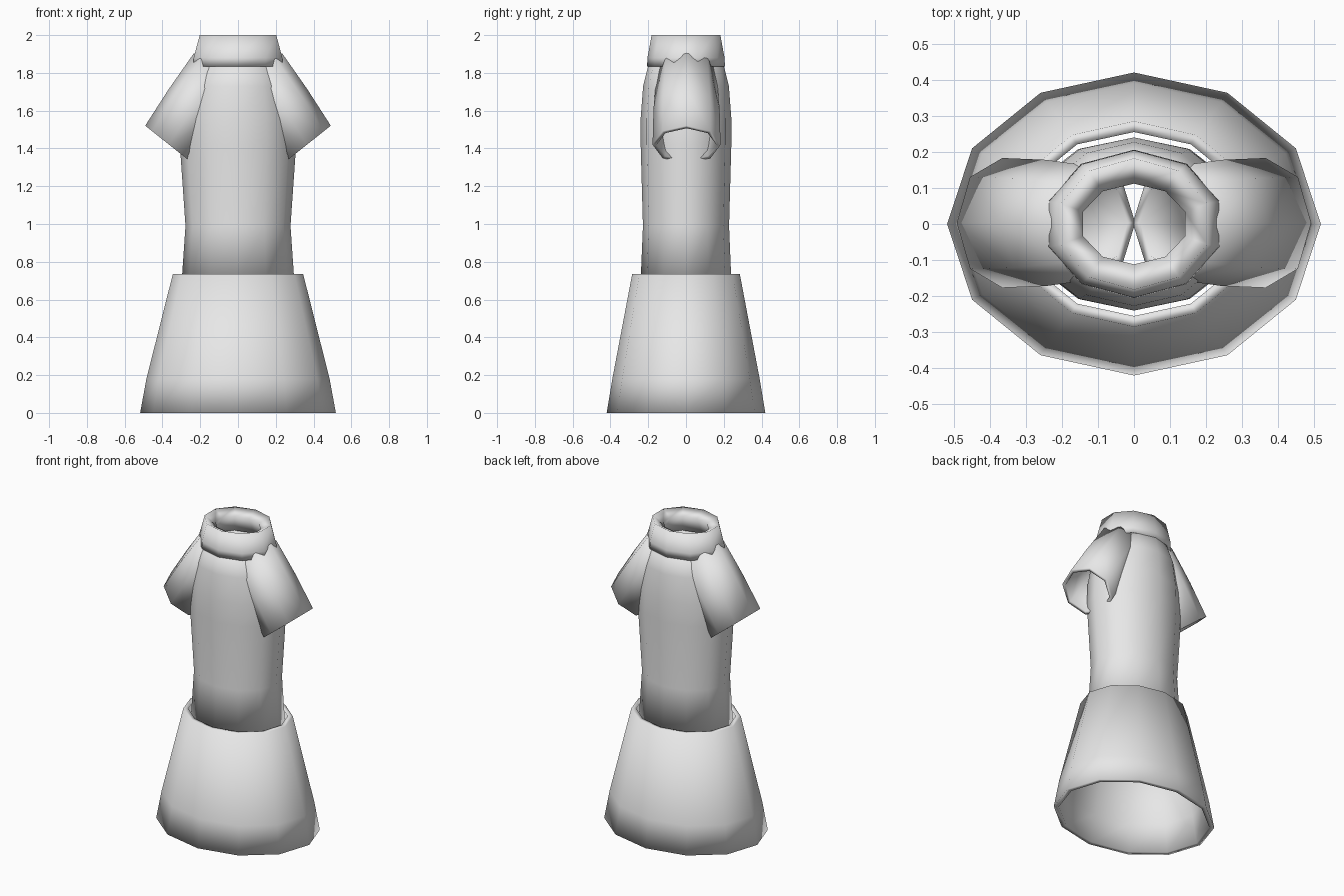
import bpy, bmesh, math
from mathutils import Vector

if "Cube" in bpy.data.objects:
    bpy.data.objects.remove(bpy.data.objects["Cube"])

cloth = bpy.data.materials.new("light_grey_cloth")
cloth.diffuse_color = (0.8, 0.8, 0.8, 1)
cloth.use_nodes = True
cloth.node_tree.nodes["Principled BSDF"].inputs["Base Color"].default_value = cloth.diffuse_color


def shell(name, rings, sides, phase=0.0):
    """Hollow thick tube: closed loop of elliptical rings (centre, axis_u, axis_v)."""
    bm = bmesh.new()
    loops = []
    for c, u, v in rings:
        loop = []
        for i in range(sides):
            a = phase + 2 * math.pi * i / sides
            loop.append(bm.verts.new(Vector(c) + Vector(u) * math.cos(a) + Vector(v) * math.sin(a)))
        loops.append(loop)
    for k, low in enumerate(loops):
        high = loops[(k + 1) % len(loops)]
        for i in range(sides):
            j = (i + 1) % sides
            bm.faces.new((low[i], low[j], high[j], high[i]))
    bmesh.ops.recalc_face_normals(bm, faces=bm.faces)
    for f in bm.faces:
        f.smooth = True
    mesh = bpy.data.meshes.new(name)
    bm.to_mesh(mesh)
    bm.free()
    mesh.materials.append(cloth)
    obj = bpy.data.objects.new(name, mesh)
    bpy.context.collection.objects.link(obj)
    return obj


def upright(profile):
    """Turn (rx, ry, z) rows into horizontal rings."""
    return [((0, 0, z), (rx, 0, 0), (0, ry, 0)) for rx, ry, z in profile]


def thick(profile, t):
    """Outer rows upward, then the inset rows back down."""
    return profile + [(rx - t, ry - t, z) for rx, ry, z in reversed(profile)]


# Flared skirt
skirt = [(0.518, 0.42, 0), (0.485, 0.39, 0.18), (0.345, 0.285, 0.735)]
shell("skirt", upright(thick(skirt, 0.03)), 12)

# Fitted bodice, narrowing into the collar
bodice = [(0.298, 0.24, 0.70), (0.278, 0.228, 0.99), (0.308, 0.24, 1.42),
          (0.30, 0.24, 1.56), (0.265, 0.227, 1.73), (0.205, 0.195, 1.86)]
shell("bodice", upright(thick(bodice, 0.02)), 12)

# Ten-sided collar with a narrow neck hole
collar = [(0.25, 0.206, 1.835), (0.247, 0.204, 1.88), (0.213, 0.182, 2.0),
          (0.148, 0.112, 1.965), (0.20, 0.165, 1.85)]
shell("collar", upright(collar), 10, math.pi / 10)

# Short sloping sleeves
for side, label in ((1, "right"), (-1, "left")):
    def ring(x, z, a, b):
        return ((side * x, 0.003, z), (side * 0.78 * a, 0, 0.62 * a), (0, b, 0))
    shell(label + "_sleeve", [
        ring(0.115, 1.81, 0.152, 0.157), ring(0.245, 1.61, 0.16, 0.175),
        ring(0.365, 1.42, 0.162, 0.18), ring(0.365, 1.42, 0.14, 0.158),
        ring(0.245, 1.61, 0.138, 0.153), ring(0.115, 1.81, 0.125, 0.13)], 8)
